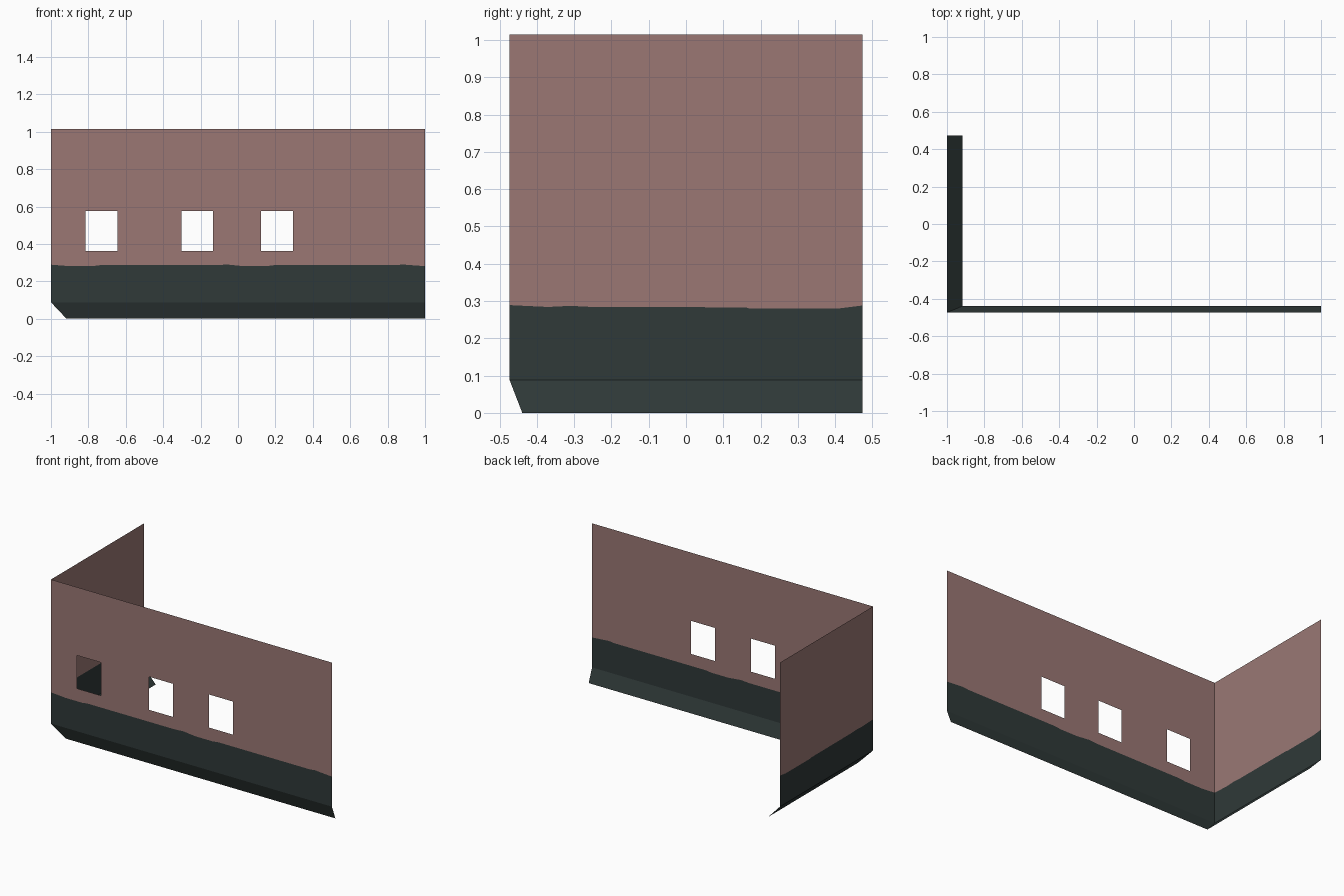
import bpy

if "Cube" in bpy.data.objects:
    bpy.data.objects.remove(bpy.data.objects["Cube"])

X, Y, TOP = 1.0, 0.473, 1.015        # half length, half depth, wall height
SKIRT_Z = 0.088                      # where the sloped skirt begins
IN_X, IN_Y = 0.083, 0.034            # how far the skirt slopes inward
WIN_Z = (0.363, 0.576)
WINDOWS = [(-0.815, -0.645), (-0.303, -0.133), (0.123, 0.295)]


def material(name, rgb):
    m = bpy.data.materials.new(name)
    m.diffuse_color = (*rgb, 1)
    m.use_nodes = True
    m.node_tree.nodes["Principled BSDF"].inputs["Base Color"].default_value = m.diffuse_color
    return m


brick = material("dusty_rose_plaster", (0.325, 0.187, 0.175))
dark = material("dark_slate", (0.029, 0.041, 0.040))


def make(name, quads, mat):
    """Flat-shaded sheet from a list of quads, sharing coincident points."""
    index, faces = {}, []
    for q in quads:
        faces.append([index.setdefault(tuple(round(c, 5) for c in p), len(index)) for p in q])
    mesh = bpy.data.meshes.new(name)
    mesh.from_pydata(list(index), [], faces)
    mesh.materials.append(mat)
    ob = bpy.data.objects.new(name, mesh)
    bpy.context.collection.objects.link(ob)


def height(line, u):
    """Height of the slightly uneven paint line at u."""
    for (a, za), (b, zb) in zip(line, line[1:]):
        if a <= u <= b:
            return za + (zb - za) * (u - a) / (b - a)


def wall(name, place, line, windows, skirt):
    us = sorted({u for u, _ in line} | {u for w in windows for u in w})
    upper, band = [], []
    for a, b in zip(us, us[1:]):
        ha, hb = height(line, a), height(line, b)
        cols = [(SKIRT_Z, SKIRT_Z), (ha, hb), (WIN_Z[0],) * 2, (WIN_Z[1],) * 2, (TOP, TOP)]
        mid = (a + b) / 2
        for i, (lo, hi) in enumerate(zip(cols, cols[1:])):
            if i == 2 and any(w0 < mid < w1 for w0, w1 in windows):
                continue             # window opening
            quad = [place(a, lo[0]), place(b, lo[1]), place(b, hi[1]), place(a, hi[0])]
            (band if i == 0 else upper).append(quad)
    make(name + "_upper_wall", upper, brick)
    make(name + "_base_band", band, dark)
    make(name + "_sloped_skirt", [skirt], dark)


# Long front wall with three window openings
wall("front", lambda u, z: (u, -Y, z),
     [(-X, 0.289), (-0.9, 0.281), (-0.78, 0.281), (-0.74, 0.286), (-0.12, 0.286),
      (-0.06, 0.290), (0.03, 0.281), (0.15, 0.281), (0.19, 0.286), (0.84, 0.286),
      (0.88, 0.290), (X, 0.281)],
     WINDOWS,
     [(-X + IN_X, -Y + IN_Y, 0), (X, -Y + IN_Y, 0), (X, -Y, SKIRT_Z), (-X, -Y, SKIRT_Z)])

# Plain side wall on the left, running from back to front
wall("side", lambda u, z: (-X, -u, z),
     [(-Y, 0.288), (-0.41, 0.280), (-0.17, 0.280), (-0.16, 0.283), (0.25, 0.284),
      (0.31, 0.287), (0.37, 0.284), (Y, 0.289)],
     [],
     [(-X + IN_X, Y, 0), (-X + IN_X, -Y + IN_Y, 0), (-X, -Y, SKIRT_Z), (-X, Y, SKIRT_Z)])
